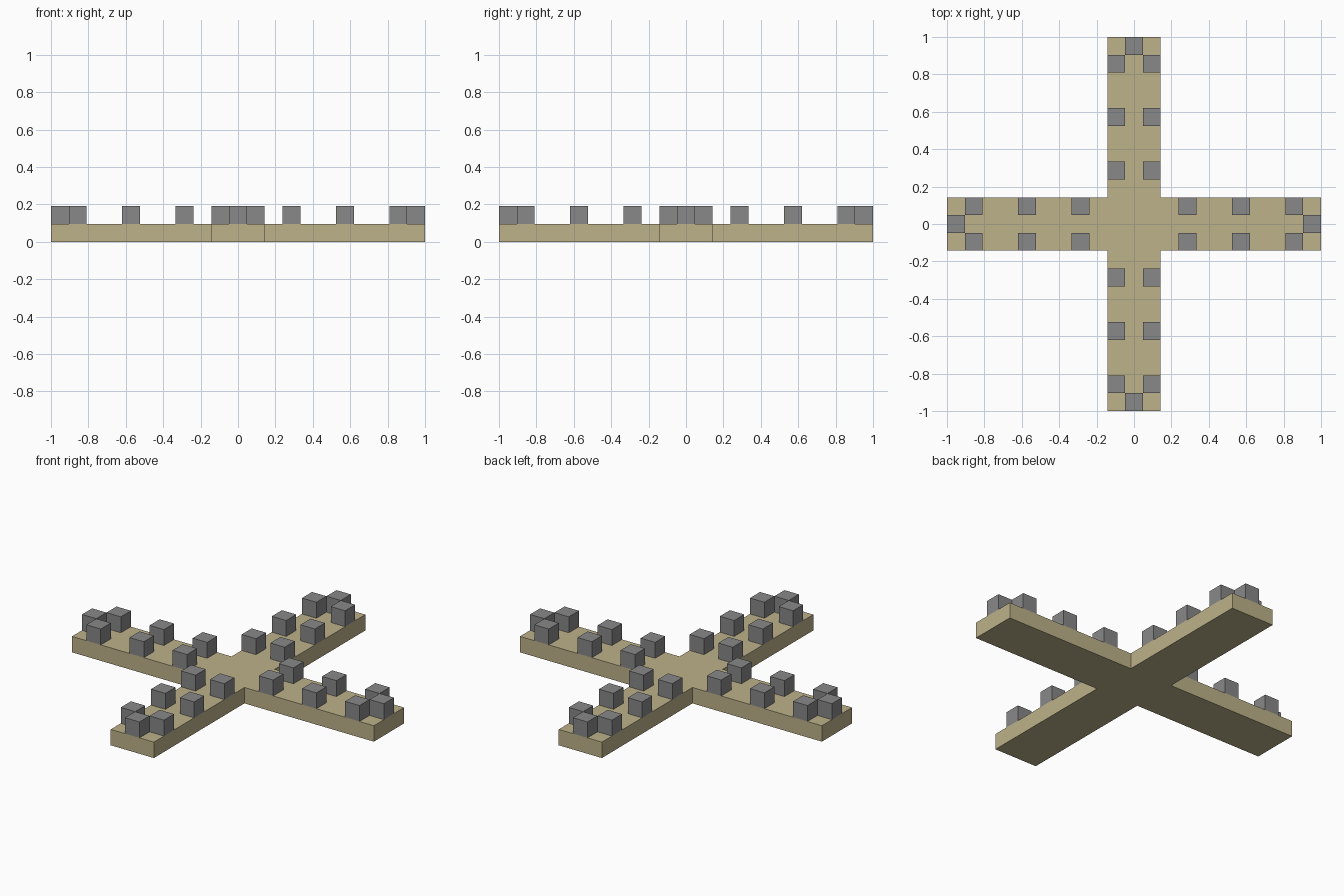
import bpy
import bmesh
from mathutils import Matrix, Vector

UNIT = 2 / 21          # one block edge
HALF = 1.5 * UNIT      # half the walkway width

cube = bpy.data.objects.get("Cube")
if cube:
    bpy.data.objects.remove(cube, do_unlink=True)


def make_material(name, color):
    mat = bpy.data.materials.new(name)
    mat.use_nodes = True
    mat.diffuse_color = color
    mat.node_tree.nodes["Principled BSDF"].inputs["Base Color"].default_value = color
    return mat


def add_object(name, bm, mat):
    bmesh.ops.recalc_face_normals(bm, faces=bm.faces)
    mesh = bpy.data.meshes.new(name)
    bm.to_mesh(mesh)
    bm.free()
    mesh.materials.append(mat)
    obj = bpy.data.objects.new(name, mesh)
    bpy.context.collection.objects.link(obj)
    return obj


sand = make_material("sand", (0.51, 0.445, 0.255, 1))
stone = make_material("stone_grey", (0.246, 0.246, 0.246, 1))

# Cross-shaped walkway: one outline, turned four times and extruded
bm = bmesh.new()
arm = [Vector((HALF, -HALF, 0)), Vector((1, -HALF, 0)), Vector((1, HALF, 0))]
outline = []
for turn in range(4):
    rot = Matrix.Rotation(turn * 1.5707963, 3, "Z")
    outline += [bm.verts.new(rot @ p) for p in arm]
base = bm.faces.new(outline)
top = bmesh.ops.extrude_face_region(bm, geom=[base])
bmesh.ops.translate(bm, vec=(0, 0, UNIT),
                    verts=[g for g in top["geom"] if isinstance(g, bmesh.types.BMVert)])
add_object("cross_walkway", bm, sand)

# Parapet blocks: three pairs along each arm and one at its end
spots = [(along, side) for along in (3, 6, 9) for side in (-1, 1)] + [(10, 0)]
for turn, arm_name in enumerate(("left", "back", "right", "front")):
    bm = bmesh.new()
    for along, side in spots:
        place = Matrix.Translation((along * UNIT, side * UNIT, 1.5 * UNIT))
        bmesh.ops.create_cube(bm, size=UNIT, matrix=place)
    bm.transform(Matrix.Rotation(turn * 1.5707963, 4, "Z"))
    add_object(arm_name + "_parapet_blocks", bm, stone)
